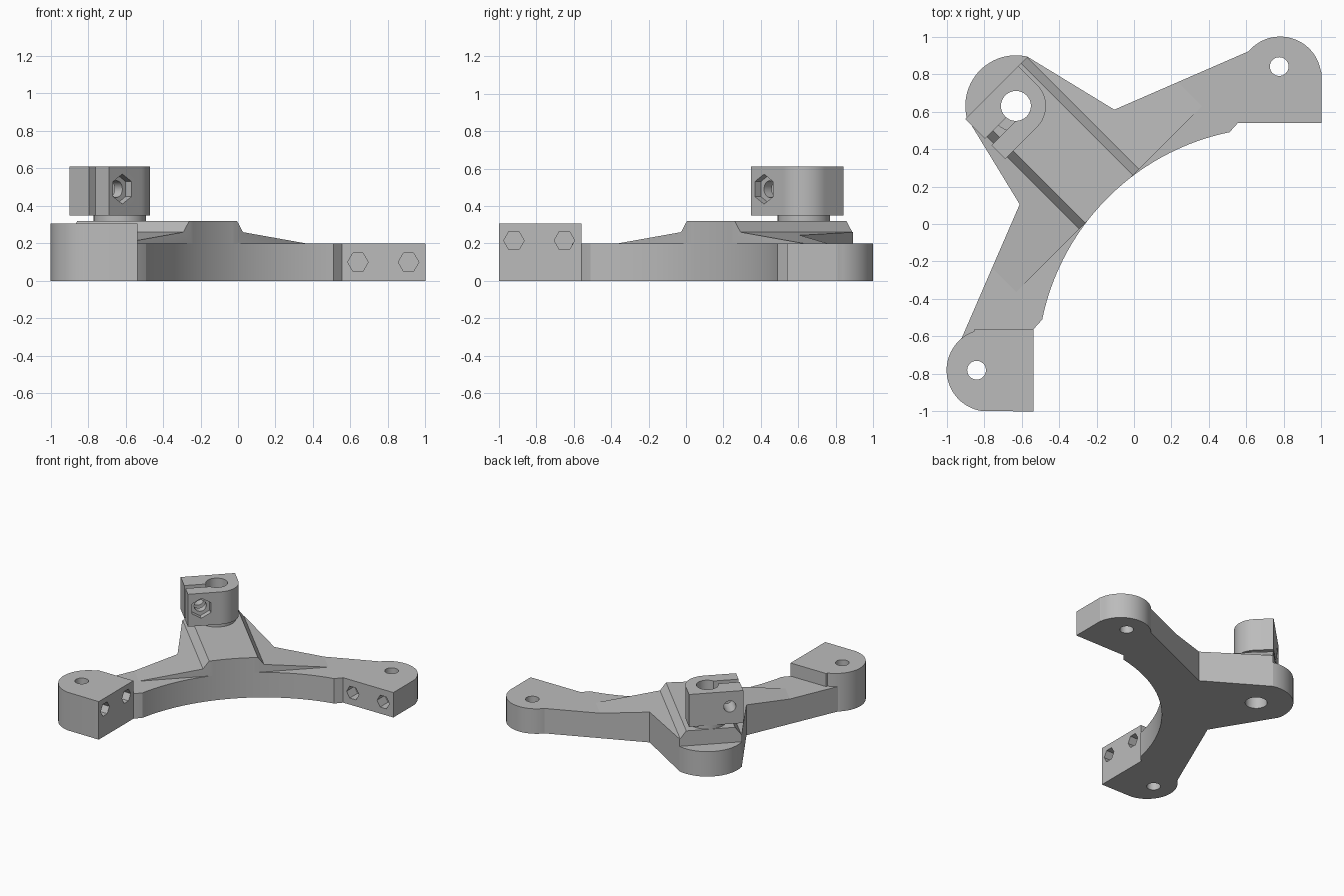
import bpy, bmesh, math
from mathutils import Matrix, Vector

cube = bpy.data.objects.get("Cube")
if cube:
    bpy.data.objects.remove(cube, do_unlink=True)

grey = bpy.data.materials.new("plain grey")
grey.use_nodes = True
grey.diffuse_color = (0.5, 0.5, 0.5, 1)
grey.node_tree.nodes["Principled BSDF"].inputs["Base Color"].default_value = (0.5, 0.5, 0.5, 1)

R2 = math.sqrt(2)
HUB = (-0.63, 0.63)


def frame(x_axis, y_axis, origin=(0, 0, 0)):
    """Placement matrix from two axes; the third is the extrusion direction."""
    x, y = Vector(x_axis).normalized(), Vector(y_axis).normalized()
    m = Matrix((x, y, x.cross(y))).transposed().to_4x4()
    m.translation = origin
    return m


def arc(centre, r, start, end, n):
    steps = [math.radians(start + (end - start) * i / n) for i in range(n + 1)]
    return [(centre[0] + r * math.cos(a), centre[1] + r * math.sin(a)) for a in steps]


def ring(r, n, turn=0, centre=(0, 0)):
    return arc(centre, r, turn, turn + 360, n)[:-1]


def prism(name, points, low, high, place=Matrix()):
    """Closed outline extruded from low to high in its own frame."""
    bm = bmesh.new()
    base = bm.faces.new([bm.verts.new((x, y, low)) for x, y in points])
    top = bmesh.ops.extrude_face_region(bm, geom=[base])["geom"]
    bmesh.ops.translate(bm, vec=(0, 0, high - low),
                        verts=[v for v in top if isinstance(v, bmesh.types.BMVert)])
    bmesh.ops.transform(bm, matrix=place, verts=bm.verts)
    bmesh.ops.recalc_face_normals(bm, faces=bm.faces)
    mesh = bpy.data.meshes.new(name)
    bm.to_mesh(mesh)
    bm.free()
    mesh.materials.append(grey)
    obj = bpy.data.objects.new(name, mesh)
    bpy.context.collection.objects.link(obj)
    return obj


def cut(obj, tool, operation="DIFFERENCE"):
    """Apply a boolean and discard the tool."""
    bpy.context.view_layer.objects.active = obj
    mod = obj.modifiers.new("cut", "BOOLEAN")
    mod.object, mod.operation, mod.solver = tool, operation, "EXACT"
    bpy.ops.object.modifier_apply(modifier=mod.name)
    bpy.data.objects.remove(tool, do_unlink=True)


def drill(obj, centre, r):
    cut(obj, prism("drill", ring(r, 32, 0, centre), -0.1, 0.8))


def diag(across, along):
    """Point with x + y = across and y - x = along."""
    return ((across - along) / 2, (across + along) / 2)


# Three-armed plate with a round hub and a large concave inner edge
inner_edge = arc((0.768, -0.768), 1.284, 168.4, 101.6, 40)
plate_outline = (
    [(0.555, 0.54), (1, 0.54), (1, 0.81)]
    + arc((0.78, 0.78), 0.22, 10, 140, 24)
    + [(-0.105, 0.61)]
    + arc(HUB, 0.27, 77, 193, 28)
    + [(-0.61, 0.105), (-0.92, -0.61), (-0.6, -0.61), (-0.535, -0.56)]
    + inner_edge)
plate = prism("arm_plate", plate_outline, 0, 0.2)
drill(plate, HUB, 0.08)
drill(plate, (0.775, 0.84), 0.05)

# Hexagonal nut pockets in the front face of the low foot
for x in (0.64, 0.91):
    cut(plate, prism("pocket", ring(0.055, 6), -0.05, 0.1,
                     frame((-1, 0, 0), (0, 0, 1), (x, 0.54, 0.1))))

# Raised foot with two nut pockets in its side
foot = prism("raised_foot",
             arc((-0.78, -0.78), 0.22, 110, 262, 28)
             + [(-0.535, -1), (-0.535, -0.56), (-0.85, -0.56)], 0, 0.305)
drill(foot, (-0.84, -0.78), 0.05)
for y in (-0.92, -0.65):
    cut(foot, prism("pocket", ring(0.055, 6), -0.1, 0.05,
                    frame((0, 1, 0), (0, 0, 1), (-0.535, y, 0.215))))

# Diagonal rib with chamfered sides and long tapering wings
half = [(0.70, 0.2), (0.225, 0.26), (0.18, 0.32)]
profile = half + [(-a, z) for a, z in reversed(half)]
rib = prism("centre_rib", profile, -1.46 / R2, -0.265 / R2,
            frame((1, 1, 0), (0, 0, 1)))
cut(rib, prism("trim", plate_outline, 0.1, 0.4), "INTERSECT")
drill(rib, HUB, 0.08)

# Short collar lifting the clamp off the rib
collar = prism("clamp_collar", ring(0.14, 40, 0, HUB), 0.31, 0.36)
drill(collar, HUB, 0.08)

# Split clamp with a rounded corner side
clamp = prism("split_clamp",
              [diag(-0.34, 1.46), diag(-0.34, 1.034)]
              + arc(HUB, 0.16, -45, 45, 20) + [diag(0.226, 1.46)], 0.35, 0.61)
drill(clamp, HUB, 0.08)
cut(clamp, prism("slit", [diag(-0.5, 1.18), diag(-0.04, 1.18),
                          diag(-0.04, 1.25), diag(-0.5, 1.25)], 0.2, 0.8))

# Cross bolt hole with a hexagonal recess
x, y = diag(-0.2, 1.034)
bolt_axis = frame((1, 1, 0), (0, 0, 1), (x, y, 0.49))
cut(clamp, prism("bolt_hole", ring(0.045, 24), -0.5, 0.1, bolt_axis))
cut(clamp, prism("bolt_recess", ring(0.08, 6, 30), -0.045, 0.1, bolt_axis))

# Smooth the curved walls, keep the edges crisp
for obj in (plate, foot, rib, collar, clamp):
    bpy.ops.object.select_all(action="DESELECT")
    obj.select_set(True)
    bpy.context.view_layer.objects.active = obj
    bpy.ops.object.shade_smooth_by_angle(angle=math.radians(20))
